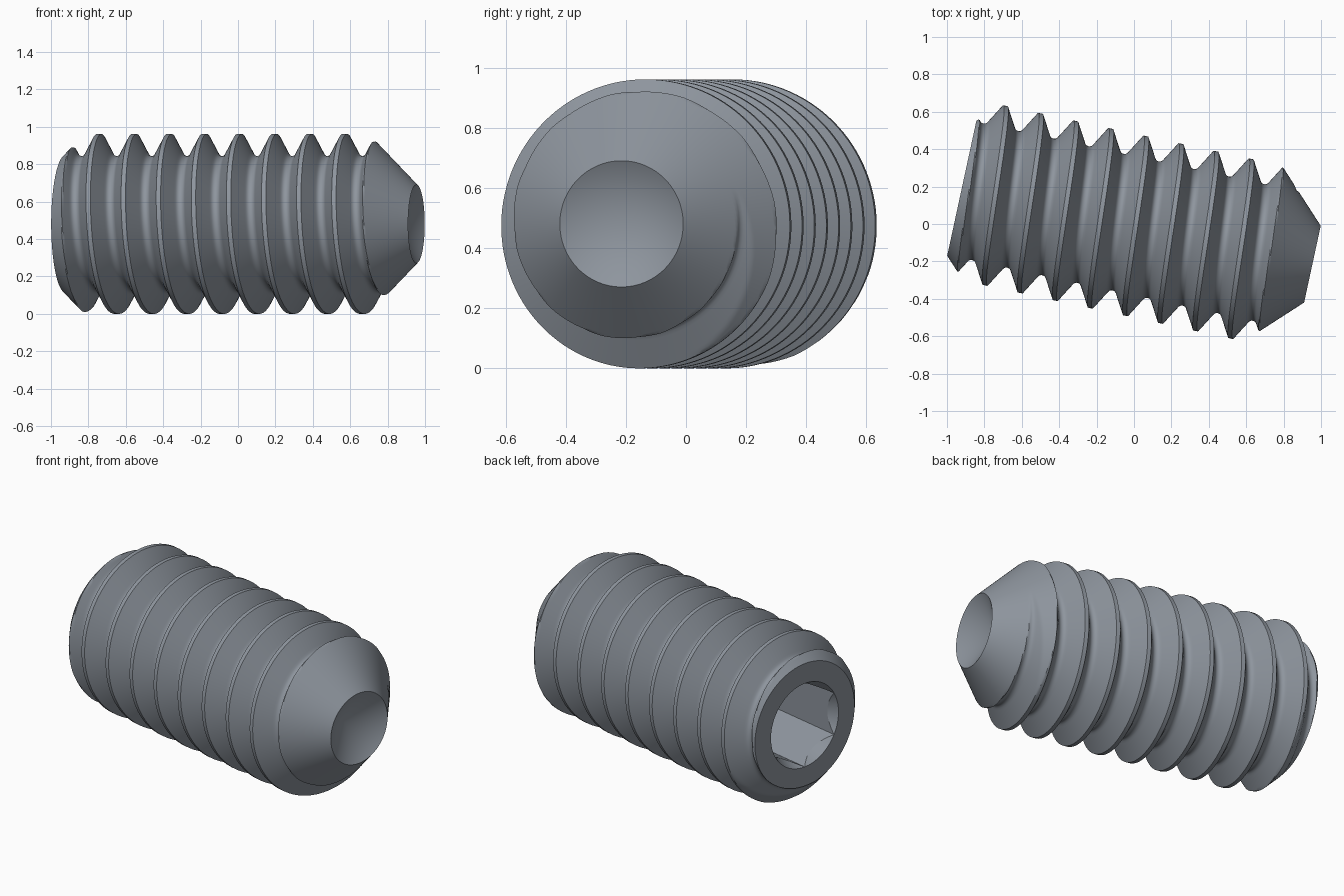
import bpy, bmesh
from math import radians, sin, cos, tan, pi, sqrt, floor

cube = bpy.data.objects.get("Cube")
if cube:
    bpy.data.objects.remove(cube, do_unlink=True)

SEG = 120                  # divisions around the axis
STEPS = 32                 # divisions along one thread pitch
PITCH = 0.192
MAJOR = 0.481
CREST = -0.805             # axial position of a thread crest at angle zero
START, END = -0.94, 0.978  # drive end and tip along the axis
START_R, TIP_R = 0.369, 0.21
HEX_R = 0.25

steel = bpy.data.materials.new("blue grey steel")
steel.use_nodes = True
colour = (0.27, 0.30, 0.34, 1)
steel.diffuse_color = colour
steel.node_tree.nodes["Principled BSDF"].inputs["Base Color"].default_value = colour


def point(s, r, i):
    a = 2 * pi * i / SEG
    return (s, r * cos(a), r * sin(a))


def finish(bm, name):
    """Turn the bmesh into a smooth object lying along the tilted axis."""
    bmesh.ops.remove_doubles(bm, verts=bm.verts, dist=1e-5)
    mesh = bpy.data.meshes.new(name)
    bm.to_mesh(mesh)
    bm.free()
    mesh.materials.append(steel)
    obj = bpy.data.objects.new(name, mesh)
    bpy.context.collection.objects.link(obj)
    obj.rotation_euler.z = radians(-12.2)
    obj.location = (-0.002, -0.008, MAJOR)
    bpy.ops.object.select_all(action='DESELECT')
    obj.select_set(True)
    bpy.context.view_layer.objects.active = obj
    bpy.ops.object.shade_smooth_by_angle(angle=radians(30))
    return obj


def add_face(bm, verts):
    unique = list(dict.fromkeys(verts))
    if len(unique) > 2:
        bm.faces.new(unique)


def bridge_rings(bm, rings):
    """Skin consecutive rings; each ring is a function i -> (s, r)."""
    made = [[bm.verts.new(point(*ring(i), i)) for i in range(SEG)] for ring in rings]
    for a, b in zip(made, made[1:]):
        for i in range(SEG):
            k = (i + 1) % SEG
            add_face(bm, (a[i], a[k], b[k], b[i]))


def thread_radius(u):
    """60 degree thread with flat crest and round root; u counts pitches."""
    u = abs(u - floor(u + 0.5))
    if u < 1 / 16:
        depth = 0
    elif u < 3 / 8:
        depth = (u - 1 / 16) * tan(pi / 3)
    else:
        rad = 0.125 / sin(pi / 3)
        depth = 0.3125 * tan(pi / 3) + sqrt(rad ** 2 - (0.5 - u) ** 2) - rad / 2
    return MAJOR - depth * PITCH


def body_radius(s, i):
    """Thread trimmed by the two 45 degree end cones."""
    u = (s - CREST) / PITCH - i / SEG
    return min(thread_radius(u), START_R + s - START, TIP_R + END - s)


# Threaded body: rows follow the helix and stop at the two ends
bm = bmesh.new()
cache = {}


def body_vert(i, j):
    if i == SEG:
        i, j = 0, j + STEPS
    s = CREST + PITCH * (i / SEG + j / STEPS)
    if s <= START:
        s, key = START, (i, "start")
    elif s >= END:
        s, key = END, (i, "end")
    else:
        key = (i, j)
    if key not in cache:
        cache[key] = bm.verts.new(point(s, body_radius(s, i), i))
    return cache[key]


first = floor((START - CREST) / PITCH - 1) * STEPS
last = floor((END - CREST) / PITCH + 2) * STEPS
for i in range(SEG):
    for j in range(first, last):
        add_face(bm, (body_vert(i, j), body_vert(i + 1, j),
                      body_vert(i + 1, j + 1), body_vert(i, j + 1)))
finish(bm, "threaded_body")


# Drive end: flat rim, scalloped lead-in and hexagonal socket
def hex_radius(i):
    a = (360 * i / SEG + 30) % 60 - 30
    return HEX_R * cos(pi / 6) / cos(radians(a))


bm = bmesh.new()
bridge_rings(bm, [
    lambda i: (START + 0.68, 0),
    lambda i: (START + 0.6, hex_radius(i)),
    lambda i: (START + (HEX_R - hex_radius(i)) * 1.6, hex_radius(i)),
    lambda i: (START, HEX_R),
    lambda i: (START, body_radius(START, i)),
])
finish(bm, "hex_socket")

# Tip: shallow conical cup
bm = bmesh.new()
bridge_rings(bm, [
    lambda i: (END, TIP_R),
    lambda i: (END - 0.12, 0),
])
finish(bm, "cup_point")
